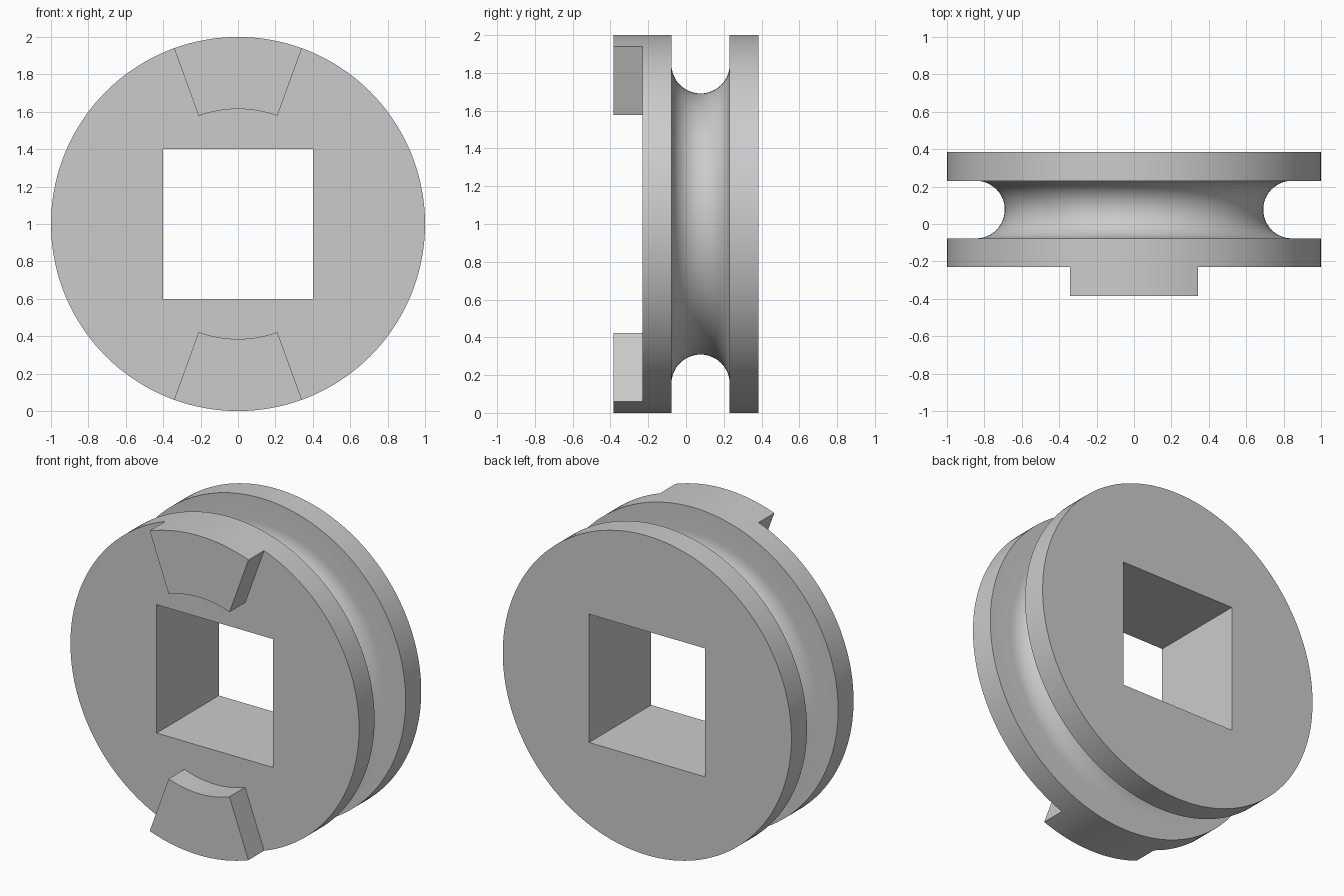
import bpy, bmesh
from math import sin, cos, radians, pi

cube = bpy.data.objects.get("Cube")
if cube:
    bpy.data.objects.remove(cube, do_unlink=True)

SEGMENTS = 144
HOLE = 0.402                       # half width of the square hole
FRONT, BACK, LUG_DEPTH = -0.23, 0.385, 0.155
LUG_INNER, LUG_HALF_ANGLE = 0.615, 20
GROOVE_Y, GROOVE_R, GROOVE_CENTRE = 0.077, 0.154, 0.845

grey = bpy.data.materials.new("plain grey")
grey.use_nodes = True
colour = (0.6, 0.6, 0.6, 1)
grey.diffuse_color = colour
grey.node_tree.nodes["Principled BSDF"].inputs["Base Color"].default_value = colour

# Cross-section from the front of the hole, over the grooved rim, to the back
profile = [("hole", FRONT), (LUG_INNER, FRONT), (1, FRONT), (1, GROOVE_Y - GROOVE_R)]
for i in range(25):
    t = pi * i / 24
    profile.append((GROOVE_CENTRE - GROOVE_R * sin(t), GROOVE_Y - GROOVE_R * cos(t)))
profile += [(1, GROOVE_Y + GROOVE_R), (1, BACK), ("hole", BACK)]


def ring(bm, radius, y):
    """One loop of vertices, round or following the square hole."""
    verts = []
    for i in range(SEGMENTS):
        c, s = cos(2 * pi * i / SEGMENTS), sin(2 * pi * i / SEGMENTS)
        r = HOLE / max(abs(c), abs(s)) if radius == "hole" else radius
        verts.append(bm.verts.new((r * c, y, 1 + r * s)))
    return verts


# Grooved wheel with a square bore
bm = bmesh.new()
rings = [ring(bm, r, y) for r, y in profile]
for a, b in zip(rings, rings[1:] + rings[:1]):
    for i in range(SEGMENTS):
        j = (i + 1) % SEGMENTS
        bm.faces.new((a[i], a[j], b[j], b[i]))
bmesh.ops.recalc_face_normals(bm, faces=bm.faces)

# Two lugs raised from the front face, top and bottom
lug_faces = []
for f in bm.faces:
    c = f.calc_center_median()
    x, z = c.x, c.z - 1
    r = (x * x + z * z) ** 0.5
    if f.normal.y < -0.99 and c.y < FRONT + 0.001 and r > LUG_INNER + 0.05 \
            and abs(x) < r * sin(radians(LUG_HALF_ANGLE)):
        lug_faces.append(f)
raised = bmesh.ops.extrude_face_region(bm, geom=lug_faces)["geom"]
bmesh.ops.translate(bm, vec=(0, -LUG_DEPTH, 0),
                    verts=[v for v in raised if isinstance(v, bmesh.types.BMVert)])
bmesh.ops.recalc_face_normals(bm, faces=bm.faces)

mesh = bpy.data.meshes.new("grooved_wheel")
bm.to_mesh(mesh)
bm.free()
mesh.materials.append(grey)
wheel = bpy.data.objects.new("grooved_wheel", mesh)
bpy.context.collection.objects.link(wheel)

bpy.ops.object.select_all(action="DESELECT")
wheel.select_set(True)
bpy.context.view_layer.objects.active = wheel
bpy.ops.object.shade_smooth_by_angle(angle=radians(30))
